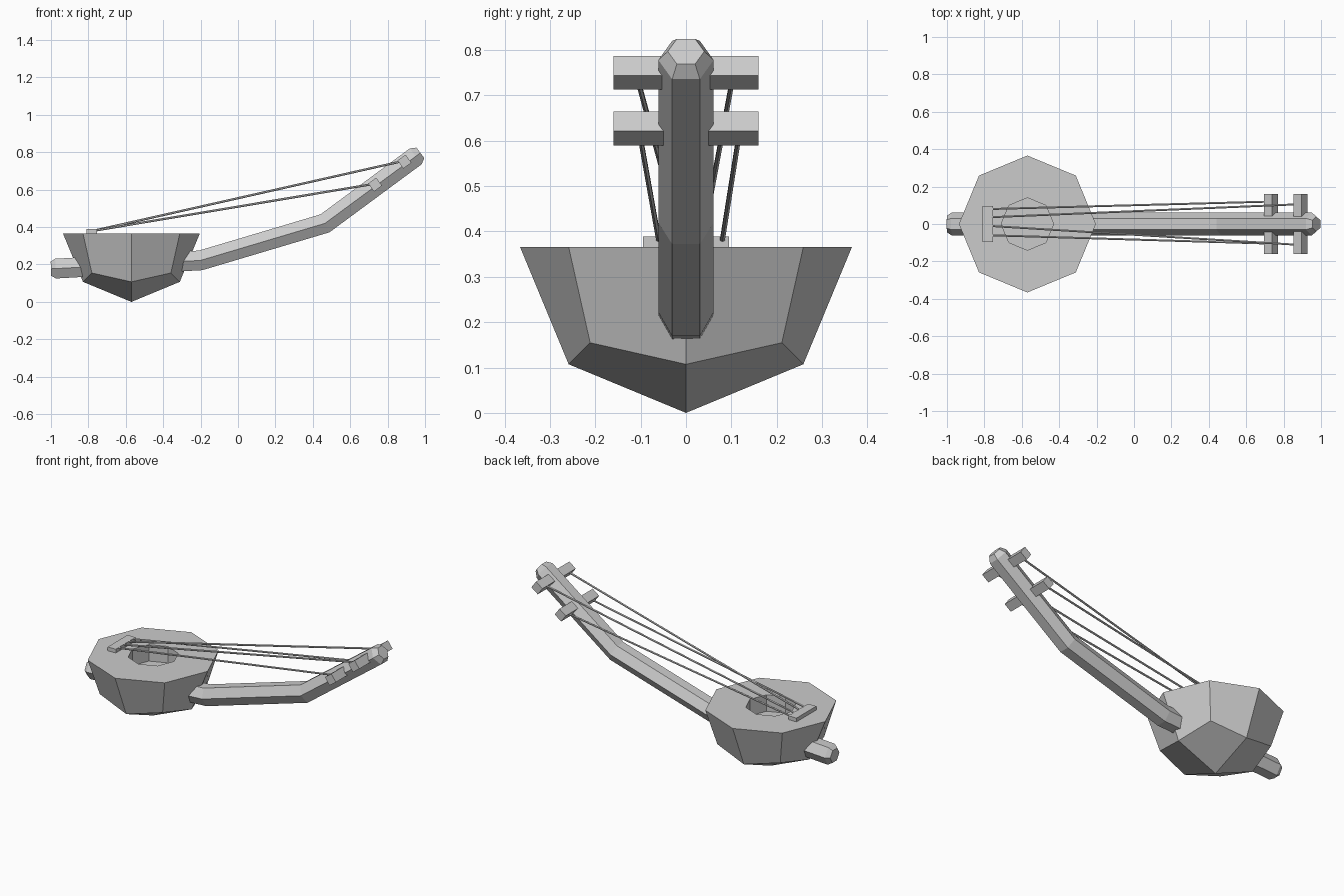
import bpy, bmesh
from math import cos, sin, pi, atan2
from mathutils import Vector, Matrix

if "Cube" in bpy.data.objects:
    bpy.data.objects.remove(bpy.data.objects["Cube"])

BX, R = -0.57, 0.366      # bowl centre and radius


def finish(bm, name):
    bmesh.ops.recalc_face_normals(bm, faces=bm.faces)
    me = bpy.data.meshes.new(name)
    bm.to_mesh(me)
    bm.free()
    ob = bpy.data.objects.new(name, me)
    bpy.context.collection.objects.link(ob)
    return ob


def box(name, loc, size, tilt=0):
    bm = bmesh.new()
    bmesh.ops.create_cube(bm, size=1)
    m = Matrix.Translation(loc) @ Matrix.Rotation(-tilt, 4, 'Y') @ Matrix.Diagonal((*size, 1))
    bm.transform(m)
    return finish(bm, name)


# Bowl body: lower half of a spherified cube, flat top with recessed sound hole
bm = bmesh.new()
bmesh.ops.create_cube(bm, size=2)
bmesh.ops.subdivide_edges(bm, edges=bm.edges[:], cuts=1, use_grid_fill=True)
for v in bm.verts:
    v.co = v.co.normalized() * R
bmesh.ops.delete(bm, geom=[v for v in bm.verts if v.co.z > 0.01], context='VERTS')
for scale, drop in ((0.14 / R, 0), (1, 0.10)):
    rim = [e for e in bm.edges if e.is_boundary]
    new = bmesh.ops.extrude_edge_only(bm, edges=rim)['geom']
    for v in new:
        if isinstance(v, bmesh.types.BMVert):
            v.co.x *= scale
            v.co.y *= scale
            v.co.z -= drop
bmesh.ops.contextual_create(bm, geom=[e for e in bm.edges if e.is_boundary])
bm.transform(Matrix.Translation((BX, 0, R)))
finish(bm, "bowl_body")

# Neck: hexagonal section swept along a bent path with chamfered ends
path = [(-1.0, 0.177, 0.72), (-0.975, 0.178, 1), (-0.2, 0.222, 1),
        (0.465, 0.42, 1), (0.95, 0.778, 1), (0.975, 0.797, 0.66)]
pts = [Vector((x, 0, z)) for x, z, s in path]
bm = bmesh.new()
rings = []
for i, p in enumerate(pts):
    a = (p - pts[i - 1]).normalized() if i else None
    b = (pts[i + 1] - p).normalized() if i < len(pts) - 1 else None
    a, b = a or b, b or a
    t = (a + b).normalized()
    up = Vector((-t.z, 0, t.x)) / t.dot(a)
    s = 0.061 * path[i][2]
    rings.append([bm.verts.new(p + Vector((0, s * cos(k * pi / 3), 0)) + up * s * sin(k * pi / 3))
                  for k in range(6)])
for r, q in zip(rings, rings[1:]):
    for k in range(6):
        bm.faces.new((r[k], r[k - 1], q[k - 1], q[k]))
bm.faces.new(rings[0])
bm.faces.new(rings[-1])
finish(bm, "neck")

# Bridge
box("bridge", (-0.782, 0, 0.376), (0.054, 0.19, 0.026))

# Tuning pegs on both sides of the head
tilt = atan2(0.358, 0.485)
pegs = {"lower": (0.733, 0.627), "upper": (0.89, 0.75)}
for n, (x, z) in pegs.items():
    for side, tag in ((1, "back"), (-1, "front")):
        box(f"{n}_peg_{tag}", (x, side * 0.1, z), (0.053, 0.12, 0.053), tilt)

# Strings from bridge to pegs
for i, (y0, y1, n) in enumerate([(0.08, 0.12, "lower"), (0.036, 0.106, "upper"),
                                 (-0.01, -0.112, "upper"), (-0.06, -0.105, "lower")]):
    a = Vector((-0.775, y0, 0.38))
    b = Vector((pegs[n][0], y1, pegs[n][1] + 0.005))
    d = b - a
    bm = bmesh.new()
    bmesh.ops.create_cone(bm, cap_ends=True, segments=6, radius1=0.006, radius2=0.006, depth=d.length)
    bm.transform(Matrix.Translation((a + b) / 2) @ d.to_track_quat('Z', 'Y').to_matrix().to_4x4())
    finish(bm, f"string_{i + 1}")
